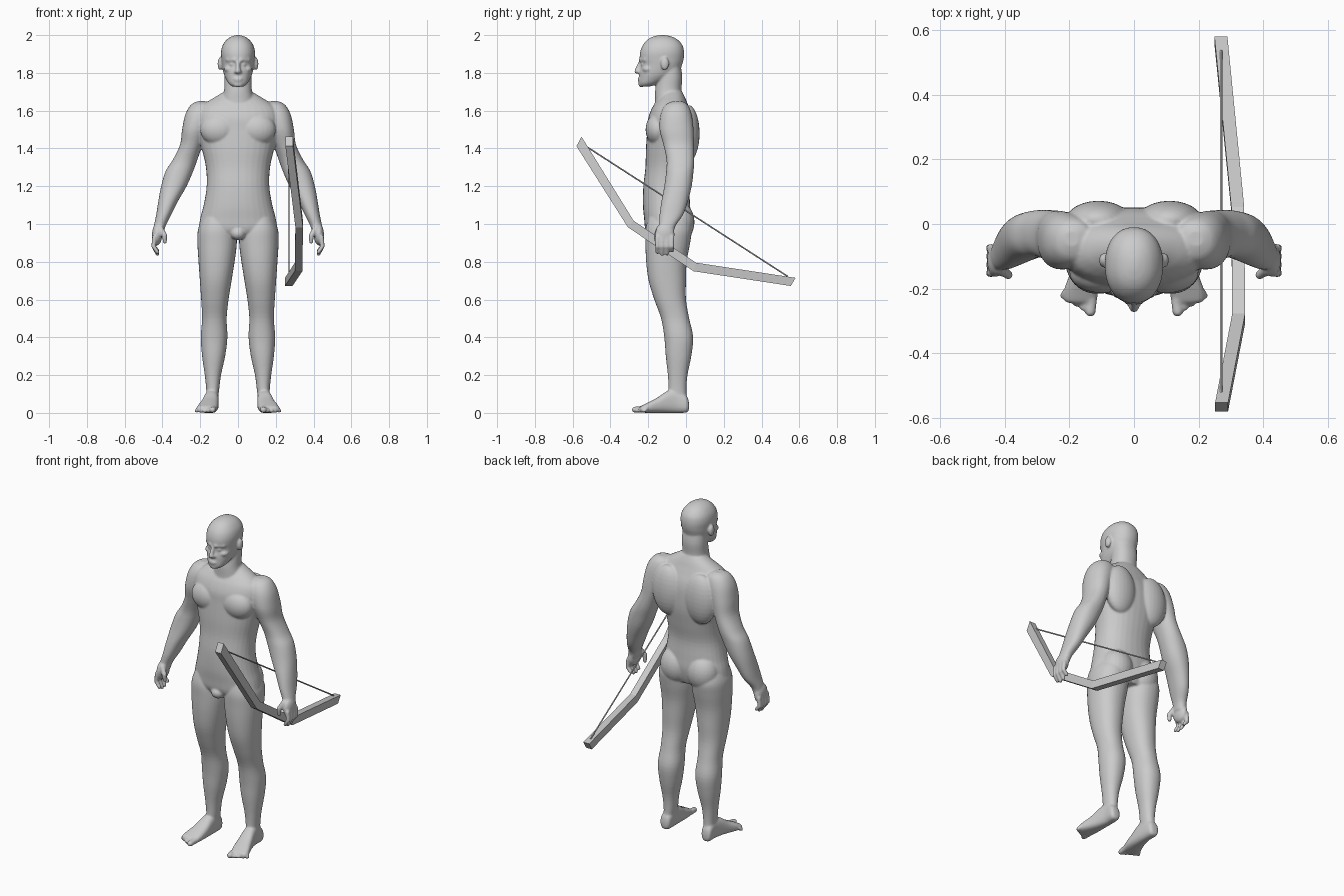
import bpy, bmesh, math
from mathutils import Vector, Matrix

grey = bpy.data.materials.new("pale_grey")
grey.diffuse_color = (0.6, 0.6, 0.6, 1)


def finish(name, bm):
    bmesh.ops.recalc_face_normals(bm, faces=bm.faces)
    me = bpy.data.meshes.new(name)
    bm.to_mesh(me)
    bm.free()
    me.materials.append(grey)
    ob = bpy.data.objects.new(name, me)
    bpy.context.collection.objects.link(ob)
    return ob


def spline(rows, steps=4):
    """Smoothly interpolate rows of section sizes."""
    out = []
    for i in range(len(rows) - 1):
        p = [rows[max(0, min(len(rows) - 1, i + k))] for k in (-1, 0, 1, 2)]
        for s in range(steps):
            t = s / steps
            out.append([0.5 * (2 * b + (c - a) * t + (2 * a - 5 * b + 4 * c - d) * t * t
                               + (3 * b - a - 3 * c + d) * t ** 3) for a, b, c, d in zip(*p)])
    return out + [list(rows[-1])]


def loft(bm, rows, side=1, along_y=False, power=2.2, n=32):
    """Rows: position, x min, x max, then y min/max (or z min/max along y)."""
    rings = []
    for w, x0, x1, v0, v1 in spline(rows):
        ring = []
        for k in range(n):
            a = 2 * math.pi * k / n
            c, s = math.cos(a), math.sin(a)
            u = (x0 + x1) / 2 + (x1 - x0) / 2 * math.copysign(abs(c) ** (2 / power), c)
            v = (v0 + v1) / 2 + (v1 - v0) / 2 * math.copysign(abs(s) ** (2 / power), s)
            ring.append(bm.verts.new((side * u, w, v) if along_y else (side * u, v, w)))
        rings.append(ring)
    for r, q in zip(rings, rings[1:]):
        for k in range(n):
            bm.faces.new((r[k], r[(k + 1) % n], q[(k + 1) % n], q[k]))
    bm.faces.new(rings[0])
    bm.faces.new(rings[-1])


def centred(rows):
    return [(z, -h, h, y0, y1) for z, h, y0, y1 in rows]


def ball(bm, c, r, side=1):
    m = Matrix.Translation((side * c[0], c[1], c[2])) @ Matrix.Diagonal((*r, 1))
    bmesh.ops.create_uvsphere(bm, u_segments=24, v_segments=16, radius=1, matrix=m)


def capsule(bm, a, b, ra, rb, side=1):
    a, b = Vector((side * a[0], *a[1:])), Vector((side * b[0], *b[1:]))
    d = b - a
    q = d.to_track_quat('Z', 'Y')
    for v in bmesh.ops.create_uvsphere(bm, u_segments=16, v_segments=12, radius=1)["verts"]:
        p = v.co * rb + Vector((0, 0, d.length)) if v.co.z > 0.001 else v.co * ra
        v.co = q @ p + a


body = bmesh.new()

# Torso, neck and head
loft(body, centred([
    (.93, .17, -.19, 0), (.97, .205, -.215, .015), (1.03, .2, -.222, .025), (1.1, .182, -.228, .022),
    (1.2, .166, -.226, .018), (1.3, .17, -.215, .035), (1.4, .192, -.212, .05), (1.5, .215, -.205, .05),
    (1.56, .22, -.2, .04), (1.61, .205, -.182, .02), (1.645, .165, -.16, .005), (1.67, .125, -.14, -.005),
    (1.7, .075, -.12, -.02)]))
loft(body, centred([
    (1.58, .09, -.17, 0), (1.65, .085, -.165, -.02), (1.71, .073, -.163, -.024),
    (1.78, .072, -.15, -.02), (1.85, .068, -.14, -.03)]))
loft(body, centred([
    (1.728, .03, -.242, -.19), (1.745, .051, -.25, -.14), (1.78, .07, -.248, -.075),
    (1.81, .079, -.246, -.035), (1.845, .085, -.238, -.02), (1.875, .088, -.245, -.012),
    (1.91, .09, -.243, -.01), (1.945, .082, -.23, -.018), (1.975, .061, -.205, -.043),
    (1.992, .036, -.175, -.075), (2.0, .01, -.14, -.11)]))

# Nose, lips and chin
capsule(body, (0, -.243, 1.855), (0, -.259, 1.81), .009, .015)
ball(body, (0, -.245, 1.768), (.026, .012, .007))
ball(body, (0, -.243, 1.757), (.023, .012, .006))
ball(body, (0, -.236, 1.738), (.026, .016, .014))

for s in (1, -1):
    # Brow, cheek, nostril, ear
    capsule(body, (.015, -.24, 1.868), (.055, -.215, 1.87), .011, .011, s)
    ball(body, (.05, -.2, 1.82), (.024, .03, .018), s)
    ball(body, (.013, -.248, 1.806), (.009, .012, .008), s)
    ball(body, (.03, -.228, 1.845), (.013, .012, .008), s)
    ball(body, (.095, -.112, 1.848), (.013, .022, .034), s)
    # Chest, shoulder blade and buttock muscles
    ball(body, (.1, -.15, 1.5), (.1, .064, .085), s)
    ball(body, (.11, .012, 1.48), (.1, .06, .15), s)
    ball(body, (.09, -.04, 1.01), (.095, .085, .11), s)
    # Arm
    loft(body, [
        (1.65, .17, .215, -.07, -.02), (1.63, .13, .25, -.11, .01), (1.58, .13, .279, -.135, .03),
        (1.5, .16, .296, -.14, .04), (1.42, .187, .307, -.12, .042), (1.34, .215, .345, -.103, .044),
        (1.28, .237, .383, -.105, .04), (1.2, .272, .407, -.115, .03), (1.12, .318, .422, -.13, .01),
        (1.05, .353, .433, -.14, -.015), (.99, .383, .445, -.143, -.055), (.95, .395, .45, -.15, -.065)], s)
    # Hand with fingers and thumb
    ball(body, (.428, -.112, .945), (.027, .052, .058), s)
    for i, tip in enumerate((.85, .84, .843, .858)):
        y = -.152 + .026 * i
        capsule(body, (.442, y, .93), (.447, y, .882), .013, .012, s)
        capsule(body, (.447, y, .882), (.426, y, tip), .012, .0105, s)
    capsule(body, (.412, -.14, .975), (.389, -.158, .94), .018, .014, s)
    capsule(body, (.389, -.158, .94), (.387, -.155, .905), .014, .011, s)
    # Leg
    loft(body, [
        (1.03, .04, .19, -.2, .01), (.97, .012, .212, -.215, .03), (.9, .006, .215, -.215, .022),
        (.8, .018, .209, -.211, .004), (.7, .034, .202, -.198, .0), (.6, .05, .195, -.168, .0),
        (.5, .06, .19, -.132, .017), (.4, .056, .197, -.115, .038), (.3, .068, .19, -.107, .028),
        (.2, .09, .176, -.096, .008), (.12, .1, .168, -.093, .002), (.06, .108, .168, -.1, .005)], s)
    # Foot with toes
    loft(body, [
        (.016, .125, .155, .02, .05), (.003, .108, .17, .002, .09), (-.05, .103, .172, .0, .125),
        (-.1, .102, .182, .0, .115), (-.15, .103, .197, .0, .082), (-.2, .108, .215, .0, .056),
        (-.235, .118, .217, .002, .038), (-.245, .13, .2, .008, .03)], s, True, 2.6)
    for i in range(5):
        x, r = .132 + .021 * i, .017 if i == 0 else .0125 - .0005 * i
        capsule(body, (x - .004, -.21, .022), (x + .003, -.27 + .012 * i, r), r, r, s)

# Smooth neutral pelvis bulge
ball(body, (0, -.19, .95), (.04, .04, .035))

# Fuse all body parts into one smooth skin
figure = finish("body", body)
fuse = figure.modifiers.new("fuse", 'REMESH')
fuse.mode = 'VOXEL'
fuse.voxel_size = 0.006
fuse.use_smooth_shade = True
soften = figure.modifiers.new("soften", 'SMOOTH')
soften.factor = 0.5
soften.iterations = 4

# Bow stave: square bar with two bends
bow = bmesh.new()
outer = [(-.58, 1.412), (-.307, .982), (.04, .75), (.555, .672)]
inner = [(-.553, 1.462), (-.277, 1.017), (.053, .795), (.58, .715)]
rings = []
for (yo, zo), (yi, zi), x in zip(outer, inner, (.271, .324, .321, .269)):
    rings.append([bow.verts.new(p) for p in (
        (x - .02, yo, zo), (x + .02, yo, zo), (x + .02, yi, zi), (x - .02, yi, zi))])
for r, q in zip(rings, rings[1:]):
    for k in range(4):
        bow.faces.new((r[k], r[(k + 1) % 4], q[(k + 1) % 4], q[k]))
bow.faces.new(rings[0])
bow.faces.new(rings[-1])
finish("bow_stave", bow)

# Bow string
string = bmesh.new()
capsule(string, (.27, -.535, 1.415), (.27, .535, .725), .004, .004)
finish("bow_string", string)
